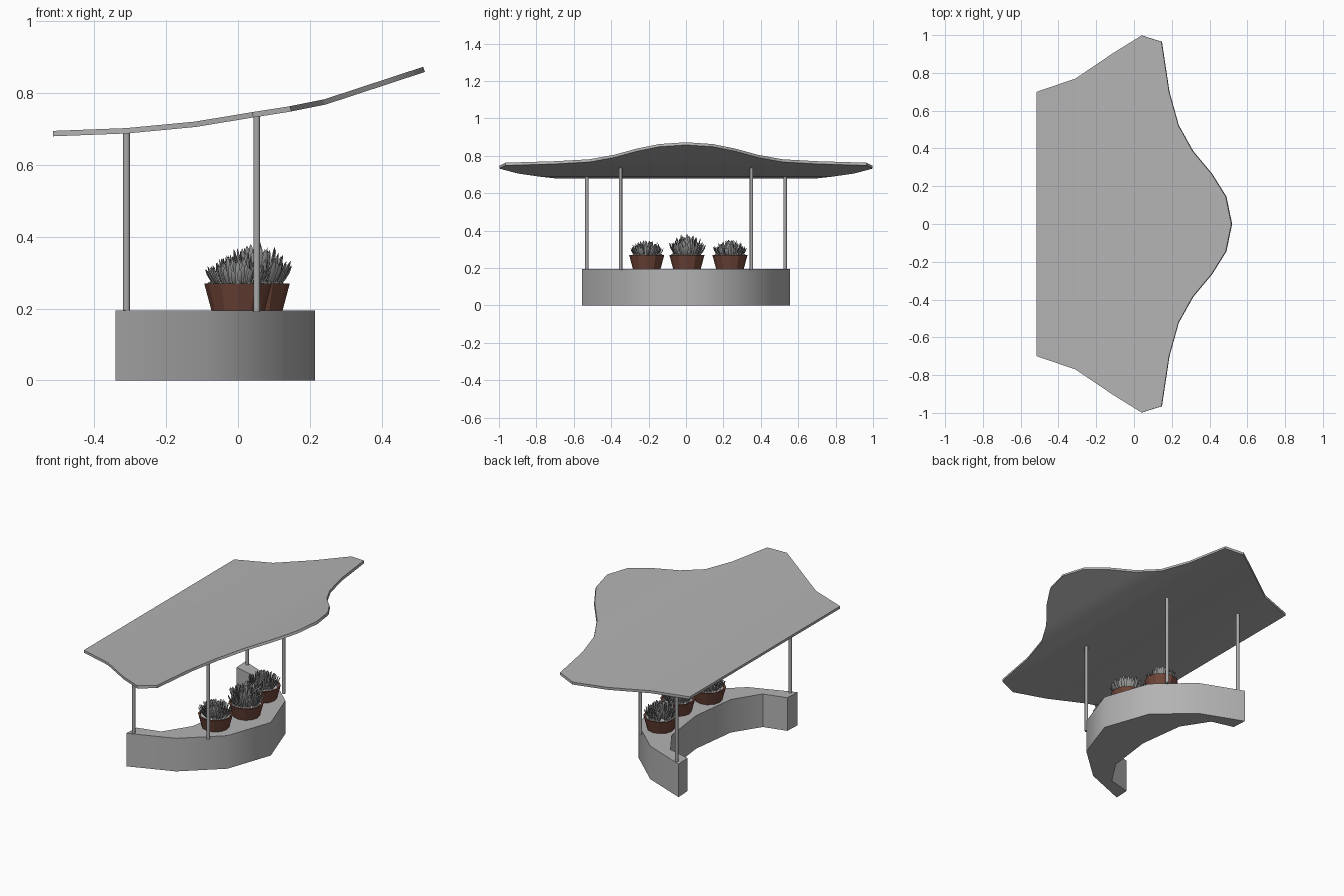
import bpy, bmesh, math, random
from mathutils import Vector, Matrix

random.seed(4)
if "Cube" in bpy.data.objects:
    bpy.data.objects.remove(bpy.data.objects["Cube"])


def material(name, rgb):
    m = bpy.data.materials.new(name)
    m.use_nodes = True
    m.diffuse_color = (*rgb, 1)
    m.node_tree.nodes["Principled BSDF"].inputs["Base Color"].default_value = (*rgb, 1)
    return m


GREY = material("concrete grey", (0.45, 0.45, 0.45))
STEEL = material("post grey", (0.4, 0.4, 0.4))
CLAY = material("clay brown", (0.16, 0.06, 0.04))
LEAF = material("leaf grey", (0.3, 0.31, 0.3))
GRAVEL = material("gravel grey", (0.5, 0.5, 0.5))


def finish(bm, name, mat, smooth=None):
    bmesh.ops.recalc_face_normals(bm, faces=bm.faces)
    mesh = bpy.data.meshes.new(name)
    bm.to_mesh(mesh)
    bm.free()
    mesh.materials.append(mat)
    ob = bpy.data.objects.new(name, mesh)
    bpy.context.collection.objects.link(ob)
    if smooth:
        bpy.ops.object.select_all(action='DESELECT')
        ob.select_set(True)
        bpy.context.view_layer.objects.active = ob
        bpy.ops.object.shade_smooth_by_angle(angle=math.radians(smooth))
    return ob


def mirrored(points):
    """Half outline with y >= 0, continued on the other side."""
    return points + [(x, -y) for x, y in reversed(points) if y > 0]


def prism(bm, outline, z0, height):
    face = bm.faces.new([bm.verts.new((x, y, z0)) for x, y in outline])
    out = bmesh.ops.extrude_face_region(bm, geom=[face])
    top = [v for v in out["geom"] if isinstance(v, bmesh.types.BMVert)]
    bmesh.ops.translate(bm, verts=top, vec=(0, 0, height))


# Crescent bench
outer = [(-0.34, 0.555), (-0.085, 0.455), (0.12, 0.27), (0.214, 0)]
inner = [(-0.335, 0.465), (-0.2, 0.43), (-0.1, 0.275), (-0.065, 0)]
bm = bmesh.new()
prism(bm, mirrored(outer) + mirrored(inner)[::-1], 0, 0.195)
finish(bm, "bench", GREY, 40)

# Canopy: outline sliced along x, then bent to a curved profile
PROFILE = [(-0.52, 0.692), (-0.31, 0.70), (-0.12, 0.718), (0.05, 0.746),
           (0.14, 0.76), (0.24, 0.78), (0.52, 0.872)]


def canopy_z(x):
    for (xa, za), (xb, zb) in zip(PROFILE, PROFILE[1:]):
        if x <= xb:
            break
    return za + (zb - za) * (x - xa) / (xb - xa)


edge = [(-0.515, 0.7), (-0.31, 0.77), (-0.11, 0.905), (0.04, 0.998), (0.145, 0.965),
        (0.185, 0.7), (0.235, 0.52), (0.31, 0.385), (0.41, 0.265), (0.485, 0.145), (0.515, 0)]
bm = bmesh.new()
bm.faces.new([bm.verts.new((x, y, 0)) for x, y in mirrored(edge)])
for x, _ in PROFILE[1:-1]:
    bmesh.ops.bisect_plane(bm, geom=bm.verts[:] + bm.edges[:] + bm.faces[:],
                           plane_co=(x, 0, 0), plane_no=(1, 0, 0))
for v in bm.verts:
    v.co.z = canopy_z(v.co.x)
bmesh.ops.recalc_face_normals(bm, faces=bm.faces)
if sum(f.normal.z for f in bm.faces) < 0:
    bmesh.ops.reverse_faces(bm, faces=bm.faces)
bmesh.ops.solidify(bm, geom=bm.faces[:], thickness=0.015)
zs = max(v.co.z for v in bm.verts)
bmesh.ops.translate(bm, verts=bm.verts, vec=(0, 0, 0.872 - zs))
finish(bm, "canopy", GREY, 40)

# Four posts
for label, x, y in (("rear", -0.31, 0.53), ("front", 0.052, 0.35)):
    for side in (-1, 1):
        height = canopy_z(x) - 0.008 - 0.19
        bm = bmesh.new()
        bmesh.ops.create_cone(bm, cap_ends=True, segments=12, radius1=0.0095, radius2=0.0095,
                              depth=height,
                              matrix=Matrix.Translation((x, side * y, 0.19 + height / 2)))
        finish(bm, f"{label}_post_{'left' if side > 0 else 'right'}", STEEL, 40)


# Pots with gravel and succulents
def lathe(bm, rings, sides, centre):
    loops = []
    for r, z in rings:
        loops.append([bm.verts.new(centre + Vector((r * math.cos(a), r * math.sin(a), z)))
                      for a in (2 * math.pi * i / sides for i in range(sides))])
    for a, b in zip(loops, loops[1:]):
        for i in range(sides):
            j = (i + 1) % sides
            bm.faces.new((a[i], a[j], b[j], b[i]))
    bm.faces.new(loops[0])
    bm.faces.new(loops[-1])


def leaf(bm, base, yaw, lean, length, width):
    """A thick pointed blade curving upward, with a diamond section."""
    out = Vector((math.cos(yaw), math.sin(yaw), 0))
    side = Vector((-out.y, out.x, 0))
    rings = []
    pos = base.copy()
    for t, w in ((0, 0.6), (0.35, 0.85), (0.7, 1), (0.9, 0.65)):
        angle = lean * (1 - 0.35 * t)
        direction = out * math.sin(angle) + Vector((0, 0, math.cos(angle)))
        thick = direction.cross(side)
        pos = base + direction * length * t
        rings.append([bm.verts.new(pos + d * width * w) for d in
                      (side, thick * 0.45, -side, -thick * 0.45)])
    tip = bm.verts.new(base + direction * length)
    for a, b in zip(rings, rings[1:]):
        for i in range(4):
            bm.faces.new((a[i], a[(i + 1) % 4], b[(i + 1) % 4], b[i]))
    for i in range(4):
        bm.faces.new((rings[-1][i], rings[-1][(i + 1) % 4], tip))


def planter(name, x, y, tall, count, width):
    centre = Vector((x, y, 0.195))
    bm = bmesh.new()
    lathe(bm, [(0.074, 0), (0.094, 0.075), (0.084, 0.075), (0.08, 0.064)], 12, centre)
    finish(bm, name + "_pot", CLAY)

    bm = bmesh.new()
    lathe(bm, [(0.081, 0.06), (0.081, 0.068), (0.03, 0.074)], 12, centre)
    for _ in range(50):
        r, a = 0.082 * math.sqrt(random.random()), random.uniform(0, 2 * math.pi)
        spot = centre + Vector((r * math.cos(a), r * math.sin(a), 0.073))
        bmesh.ops.create_icosphere(bm, subdivisions=1, radius=random.uniform(0.005, 0.01),
                                   matrix=Matrix.Translation(spot))
    finish(bm, name + "_gravel", GRAVEL)

    bm = bmesh.new()
    for i in range(count):
        t = (i + 0.5) / count
        yaw = i * math.radians(137.5) + random.uniform(-0.2, 0.2)
        r = 0.065 * math.sqrt(t)
        base = centre + Vector((r * math.cos(yaw), r * math.sin(yaw), 0.07))
        length = tall * (1 - 0.4 * t) * random.uniform(0.8, 1.05)
        leaf(bm, base, yaw, 0.1 + 0.75 * t, length, width * random.uniform(0.8, 1.2))
    finish(bm, name + "_succulent", LEAF, 50)


planter("left", 0.0, 0.235, 0.085, 90, 0.0065)
planter("middle", 0.05, 0.005, 0.115, 90, 0.0085)
planter("right", 0.0, -0.21, 0.085, 90, 0.0065)
